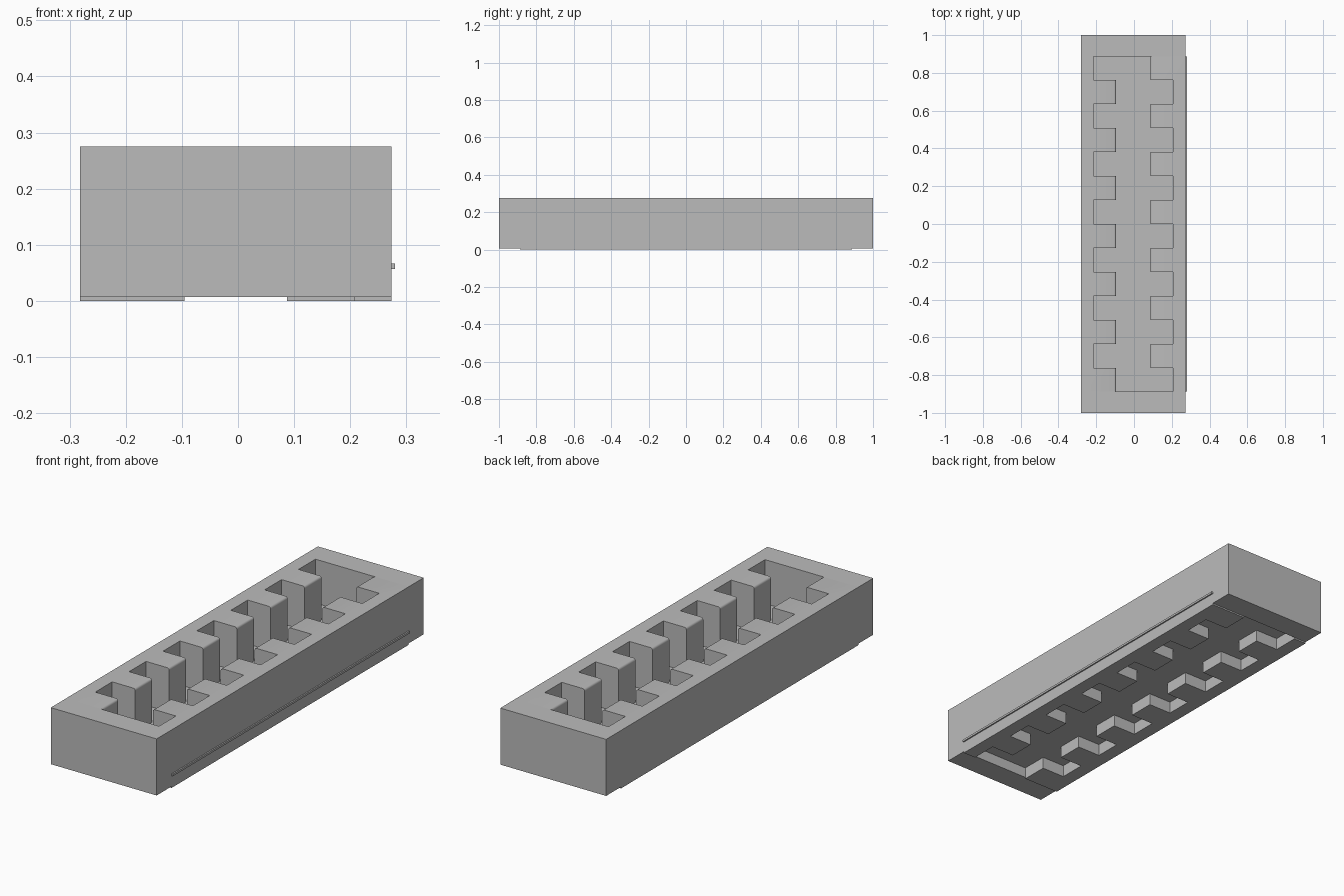
import bpy, bmesh, math
from mathutils import Matrix, Vector

if "Cube" in bpy.data.objects:
    bpy.data.objects.remove(bpy.data.objects["Cube"], do_unlink=True)

grey = bpy.data.materials.new("plain_grey")
grey.use_nodes = True
grey.diffuse_color = (0.5, 0.5, 0.5, 1)
grey.node_tree.nodes["Principled BSDF"].inputs["Base Color"].default_value = (0.5, 0.5, 0.5, 1)

TOP = 0.275
CENTRE = -0.004            # middle of the channel
HALF = 0.2775              # half the block width
TIP, BACK = 0.091, 0.2115  # tooth tip and pocket back, from the centre
END = 0.888                # where the end blocks begin
STEPS = 14                 # alternating pockets and teeth


def finish(bm, name):
    bmesh.ops.recalc_face_normals(bm, faces=bm.faces)
    mesh = bpy.data.meshes.new(name)
    bm.to_mesh(mesh)
    bm.free()
    mesh.materials.append(grey)
    obj = bpy.data.objects.new(name, mesh)
    bpy.context.collection.objects.link(obj)
    return obj


def box(name, low, high):
    bm = bmesh.new()
    bmesh.ops.create_cube(bm, size=1)
    low, high = Vector(low), Vector(high)
    for v in bm.verts:
        v.co = (low + high) / 2 + v.co * (high - low)
    return finish(bm, name)


def comb(name, turned):
    """Toothed side wall, extruded from its plan outline."""
    step = 2 * END / STEPS
    outline = [(-HALF, -END)]
    for i in range(STEPS):
        x = -BACK if i % 2 else -TIP
        outline += [(x, -END + i * step), (x, -END + (i + 1) * step)]
    outline.append((-HALF, END))
    bm = bmesh.new()
    base = bm.faces.new([bm.verts.new((x, y, 0)) for x, y in outline])
    raised = bmesh.ops.extrude_face_region(bm, geom=[base])["geom"]
    for v in raised:
        if isinstance(v, bmesh.types.BMVert):
            v.co.z = TOP

    # Soften the top edge of every tooth tip
    tips = [e for e in bm.edges
            if all(abs(v.co.x + TIP) < 1e-4 and v.co.z > TOP - 1e-4 for v in e.verts)]
    bmesh.ops.bevel(bm, geom=tips, offset=0.01, segments=3, profile=0.5, affect='EDGES')
    angle = math.pi if turned else 0
    bm.transform(Matrix.Translation((CENTRE, 0, 0)) @ Matrix.Rotation(angle, 4, 'Z'))
    obj = finish(bm, name)
    bpy.ops.object.select_all(action='DESELECT')
    obj.select_set(True)
    bpy.context.view_layer.objects.active = obj
    bpy.ops.object.shade_smooth_by_angle(angle=math.radians(35))


# Toothed walls
comb("right_toothed_wall", False)
comb("left_toothed_wall", True)

# End blocks, lifted slightly off the ground
left, right = CENTRE - HALF, CENTRE + HALF
box("front_end_block", (left, -1, 0.007), (right, -END, TOP))
box("back_end_block", (left, END, 0.007), (right, 1, TOP))

# Thin channel floor, standing proud of the left wall
box("channel_floor", (left + 0.02, -END, 0.057), (0.28, END, 0.067))
